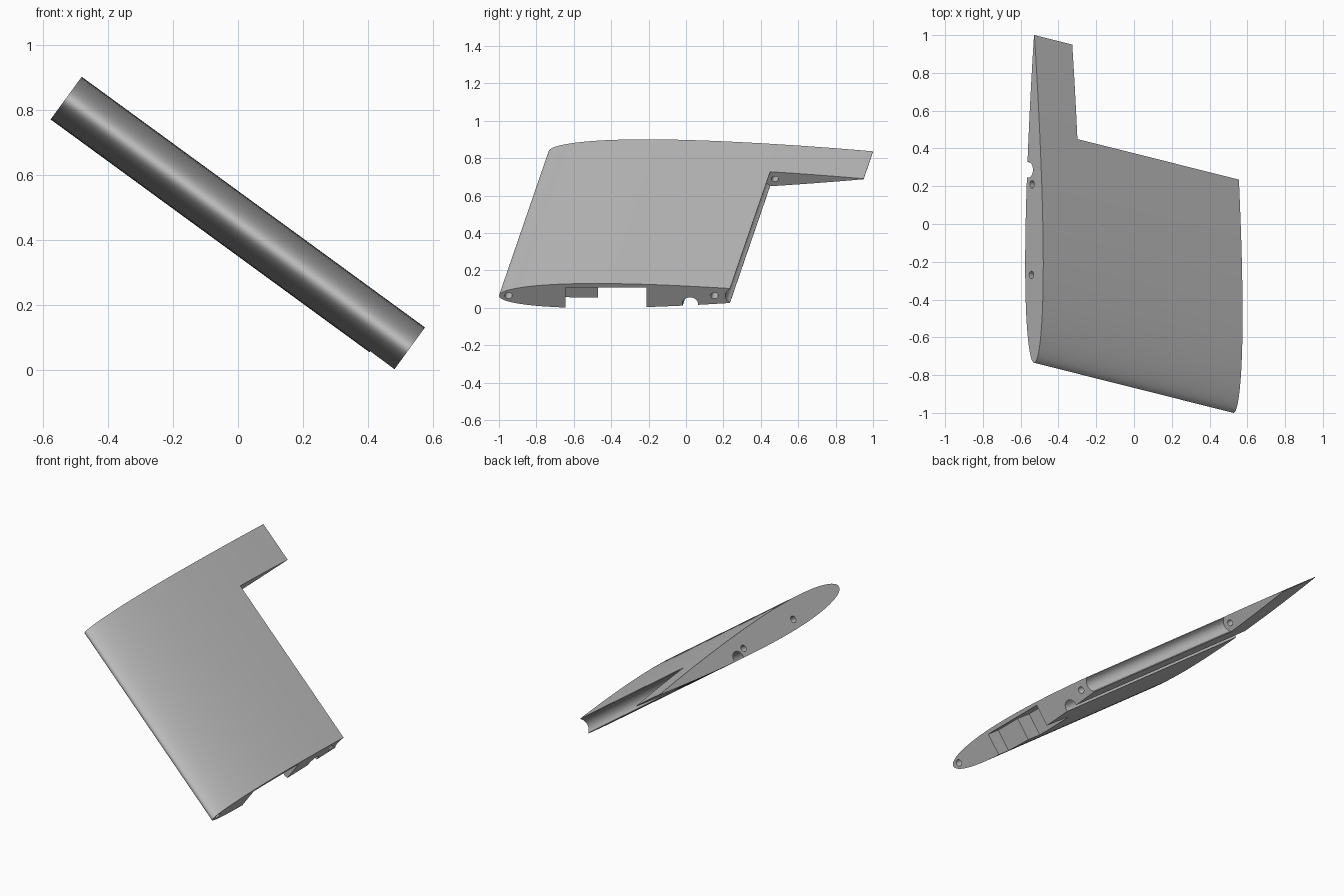
import bpy, bmesh, math
from mathutils import Vector

if "Cube" in bpy.data.objects:
    bpy.data.objects.remove(bpy.data.objects["Cube"], do_unlink=True)

CHORD, THICK, SPAN, SWEEP = 1.735, 0.0935, 1.306, 0.203
ORIGIN = Vector((0.527, -1.0, 0.065))
SPAN_DIR = Vector((-0.808, 0, 0.59))
CHORD_DIR = Vector((0, 1, 0))
UP_DIR = Vector((0.59, 0, 0.808))

grey = bpy.data.materials.new("plain grey")
grey.use_nodes = True
colour = (0.5, 0.5, 0.5, 1)
grey.diffuse_color = colour
grey.node_tree.nodes["Principled BSDF"].inputs["Base Color"].default_value = colour


def prism(name, outline, start, end, sweep=SWEEP):
    """Extrude a (chord, height) outline along the tilted, swept span."""
    bm = bmesh.new()
    rings = []
    for s in (start, end):
        base = ORIGIN + SPAN_DIR * s + CHORD_DIR * (sweep * s)
        rings.append([bm.verts.new(base + CHORD_DIR * c + UP_DIR * w)
                      for c, w in outline])
    a, b = rings
    bm.faces.new(a)
    bm.faces.new(b)
    for i in range(len(a)):
        j = (i + 1) % len(a)
        bm.faces.new((a[i], a[j], b[j], b[i]))
    bmesh.ops.recalc_face_normals(bm, faces=bm.faces)
    mesh = bpy.data.meshes.new(name)
    bm.to_mesh(mesh)
    bm.free()
    mesh.materials.append(grey)
    obj = bpy.data.objects.new(name, mesh)
    bpy.context.collection.objects.link(obj)
    return obj


def rectangle(c0, c1, w0, w1):
    return [(c0, w0), (c1, w0), (c1, w1), (c0, w1)]


def circle(c, w, radius, sides=32):
    return [(c + radius * math.cos(math.tau * i / sides),
             w + radius * math.sin(math.tau * i / sides)) for i in range(sides)]


def half_thickness(t):
    return 5 * THICK * CHORD * (0.2969 * math.sqrt(t) - 0.126 * t - 0.3516 * t**2
                                + 0.2843 * t**3 - 0.1015 * t**4)


# Symmetric aerofoil, nose to tail on top and back underneath
steps = 48
stations = [(1 - math.cos(math.pi * i / steps)) / 2 for i in range(steps + 1)]
upper = [(t * CHORD, half_thickness(t)) for t in stations]
lower = [(c, -w) for c, w in reversed(upper[1:])]
wing = prism("wing_panel", upper + lower, 0, SPAN)

NOTCH_END = 1.058
cutters = [
    # control surface cut-out and its round hinge groove
    prism("flap_cutout", rectangle(1.235, 2, -0.3, 0.3), -0.2, NOTCH_END),
    prism("hinge_groove", circle(1.26, 0, 0.05, 48), -0.2, NOTCH_END),
    prism("hinge_hole", circle(1.26, 0, 0.018), 0.95, NOTCH_END + 0.1),
    # wiring channel along the underside
    prism("wire_channel", circle(1.022, -0.053, 0.042), -0.2, SPAN + 0.2),
    # stepped pocket at the root, open below
    prism("shallow_pocket", rectangle(0.355, 0.6, -0.3, 0.056), -0.2, 0.093, 0),
    prism("deep_pocket", rectangle(0.53, 0.79, -0.3, 0.056), -0.2, 0.2, 0),
]
# Dowel holes in both end faces
for c, w in ((0.05, 0), (1.152, 0)):
    cutters.append(prism("root_dowel_hole", circle(c, w, 0.02), -0.1, 0.12))
for c, w in ((0.465, -0.025), (0.945, -0.02)):
    cutters.append(prism("tip_dowel_hole", circle(c, w, 0.02), SPAN - 0.12, SPAN + 0.1))

for cutter in cutters:
    cutter.hide_render = True
    mod = wing.modifiers.new(cutter.name, "BOOLEAN")
    mod.operation, mod.solver, mod.object = "DIFFERENCE", "EXACT", cutter

# Bake the cuts and drop the helpers
bpy.context.view_layer.update()
depsgraph = bpy.context.evaluated_depsgraph_get()
baked = bpy.data.meshes.new_from_object(wing.evaluated_get(depsgraph))
wing.modifiers.clear()
wing.data = baked
for cutter in cutters:
    bpy.data.objects.remove(cutter, do_unlink=True)

bpy.ops.object.select_all(action="DESELECT")
wing.select_set(True)
bpy.context.view_layer.objects.active = wing
bpy.ops.object.shade_smooth_by_angle(angle=math.radians(30))
